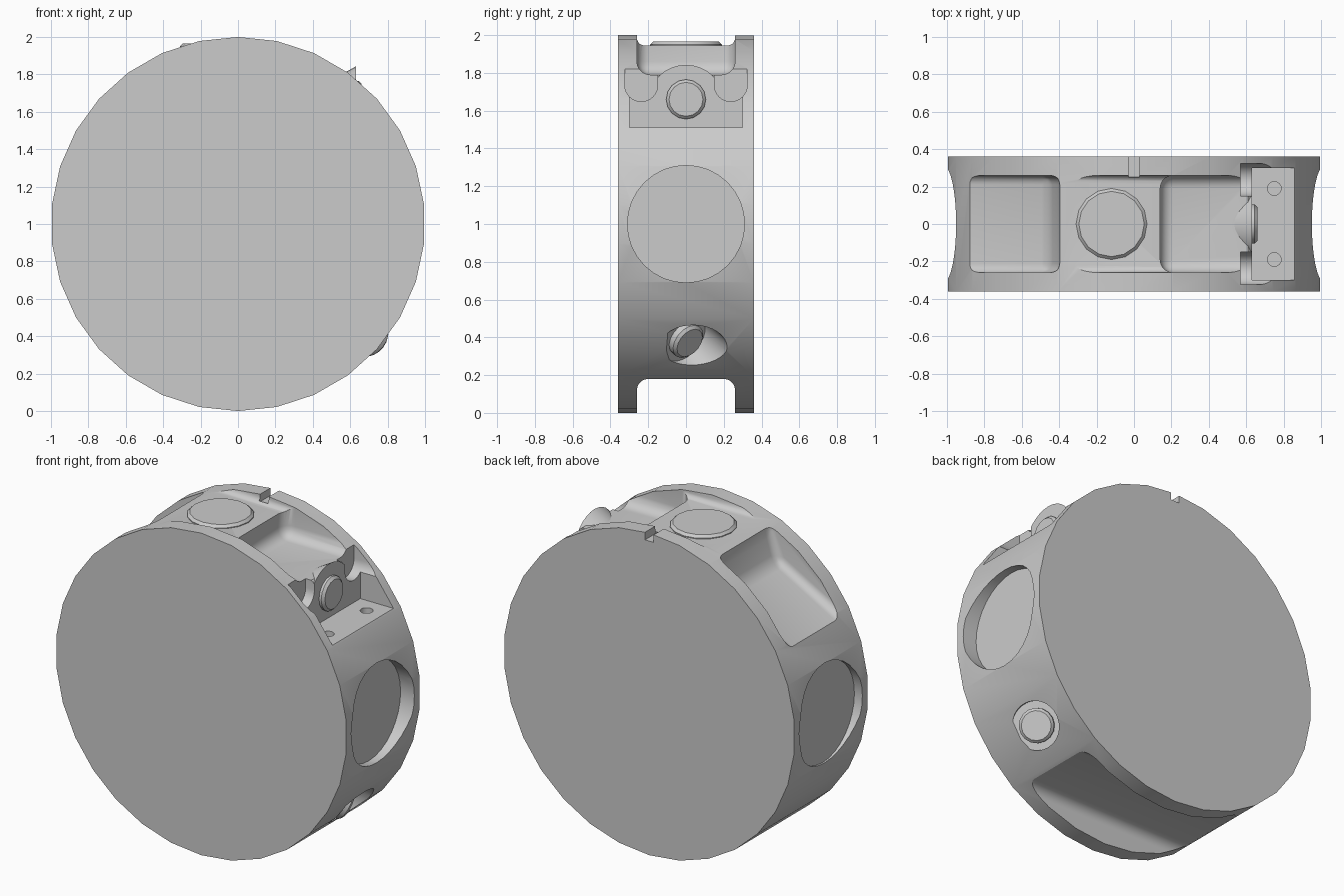
import bpy, bmesh
from mathutils import Vector, Matrix

cube = bpy.data.objects.get("Cube")
if cube:
    bpy.data.objects.remove(cube, do_unlink=True)

grey = bpy.data.materials.new("plain_grey")
grey.use_nodes = True
grey.diffuse_color = (0.6, 0.6, 0.6, 1)
grey.node_tree.nodes["Principled BSDF"].inputs["Base Color"].default_value = (0.6, 0.6, 0.6, 1)


def finish(bm, name):
    bmesh.ops.recalc_face_normals(bm, faces=bm.faces)
    mesh = bpy.data.meshes.new(name)
    bm.to_mesh(mesh)
    bm.free()
    mesh.materials.append(grey)
    ob = bpy.data.objects.new(name, mesh)
    bpy.context.collection.objects.link(ob)
    return ob


def cylinder(name, start, direction, length, r1, r2=None, sides=32):
    """Cylinder or cone growing from start along direction."""
    bm = bmesh.new()
    d = Vector(direction).normalized()
    bmesh.ops.create_cone(bm, cap_ends=True, segments=sides, radius1=r1,
                          radius2=r1 if r2 is None else r2, depth=length)
    turn = Vector((0, 0, 1)).rotation_difference(d).to_matrix().to_4x4()
    bmesh.ops.transform(bm, verts=bm.verts,
                        matrix=Matrix.Translation(Vector(start) + d * length / 2) @ turn)
    return finish(bm, name)


def prism(name, profile, y0, y1, round_off=0.0):
    """Extrude an x-z profile along y, optionally rounding every edge."""
    bm = bmesh.new()
    face = bm.faces.new([bm.verts.new((x, y0, z)) for x, z in profile])
    new = bmesh.ops.extrude_face_region(bm, geom=[face])["geom"]
    bmesh.ops.translate(bm, vec=(0, y1 - y0, 0),
                        verts=[v for v in new if isinstance(v, bmesh.types.BMVert)])
    bmesh.ops.recalc_face_normals(bm, faces=bm.faces)
    if round_off:
        bmesh.ops.bevel(bm, geom=bm.edges[:], offset=round_off, segments=5,
                        profile=0.5, affect='EDGES', clamp_overlap=True)
    return finish(bm, name)


def box(name, x0, x1, y0, y1, z0, z1, round_off=0.0):
    return prism(name, [(x0, z0), (x1, z0), (x1, z1), (x0, z1)], y0, y1, round_off)


def combine(target, tool, operation='DIFFERENCE'):
    mod = target.modifiers.new("cut", 'BOOLEAN')
    mod.operation = operation
    mod.solver = 'EXACT'
    mod.object = tool
    bpy.context.view_layer.objects.active = target
    bpy.ops.object.modifier_apply(modifier=mod.name)
    bpy.data.objects.remove(tool, do_unlink=True)


def smooth(ob):
    bpy.ops.object.select_all(action='DESELECT')
    ob.select_set(True)
    bpy.context.view_layer.objects.active = ob
    bpy.ops.object.shade_smooth_by_angle(angle=0.5)


def boss(name, base, direction, height, radius):
    """Short round boss with a chamfered outer rim."""
    d = Vector(direction).normalized()
    ob = cylinder(name, base, d, height, radius, sides=16)
    bm = bmesh.new()
    bm.from_mesh(ob.data)
    cap = max((f for f in bm.faces if len(f.verts) > 4),
              key=lambda f: f.calc_center_median().dot(d))
    bmesh.ops.bevel(bm, geom=cap.edges[:], offset=0.015, segments=1, affect='EDGES')
    bm.to_mesh(ob.data)
    bm.free()
    smooth(ob)
    return ob


# Main drum, one corner pointing straight up
body = cylinder("drum_body", (0, -0.36, 1), (0, 1, 0), 0.72, 1.0, sides=30)

# Top plateau, right pocket, left pocket, bottom channel
combine(body, box("plateau_cut", -0.6, 0.5, -0.26, 0.26, 1.945, 2.4, 0.04))
combine(body, box("right_pocket", 0.14, 1.2, -0.26, 0.26, 1.79, 2.4, 0.07))
combine(body, prism("left_pocket", [(-0.39, 2.4), (-0.395, 1.9), (-0.45, 1.71),
                                    (-1.3, 1.24), (-1.3, 2.4)], -0.26, 0.26, 0.05))
combine(body, box("bottom_channel", -1.3, 1.3, -0.26, 0.26, -0.4, 0.18, 0.06))

# Timing notch in the rear rim
combine(body, box("rim_notch", -0.03, 0.03, 0.25, 0.5, 1.95, 2.2))

# Large bores on both sides
combine(body, cylinder("right_bore", (0.90, 0, 1), (1, 0, 0), 0.4, 0.31))
combine(body, cylinder("left_bore", (-0.94, 0, 1), (-1, 0, 0), 0.4, 0.31))

# Hub behind the upper right fitting, then its stepped seat
combine(body, cylinder("hub", (0.50, 0, 1.64), (1, 0, 0), 0.17, 0.13, 0.225), 'UNION')
for s in (-1, 1):
    combine(body, cylinder("slot_round", (0.57, s * 0.237, 1.735), (1, 0, 0), 0.6, 0.087))
    combine(body, box("slot_open", 0.57, 1.2, s * 0.237 - 0.087, s * 0.237 + 0.087,
                      1.735, 2.3))
combine(body, box("ledge_cut", 0.63, 1.3, -0.3, 0.3, 1.51, 2.4))
for s in (-1, 1):
    combine(body, cylinder("screw_hole", (0.75, s * 0.19, 1.43), (0, 0, 1), 0.3, 0.037,
                           sides=16))

# Tilted spot face on the lower right
tilt = Vector((0.62, 0.6, -0.5)).normalized()
port = Vector((0.735, 0.02, 0.37))
combine(body, cylinder("spot_face", port - tilt * 0.05, tilt, 0.8, 0.14))
smooth(body)

# Round bosses
boss("top_boss", (-0.12, 0, 1.92), (0, 0, 1), 0.045, 0.19)
boss("upper_right_boss", (0.60, 0, 1.66), (1, 0, 0), 0.06, 0.105)
boss("lower_right_boss", port - tilt * 0.08, tilt, 0.08, 0.1)
